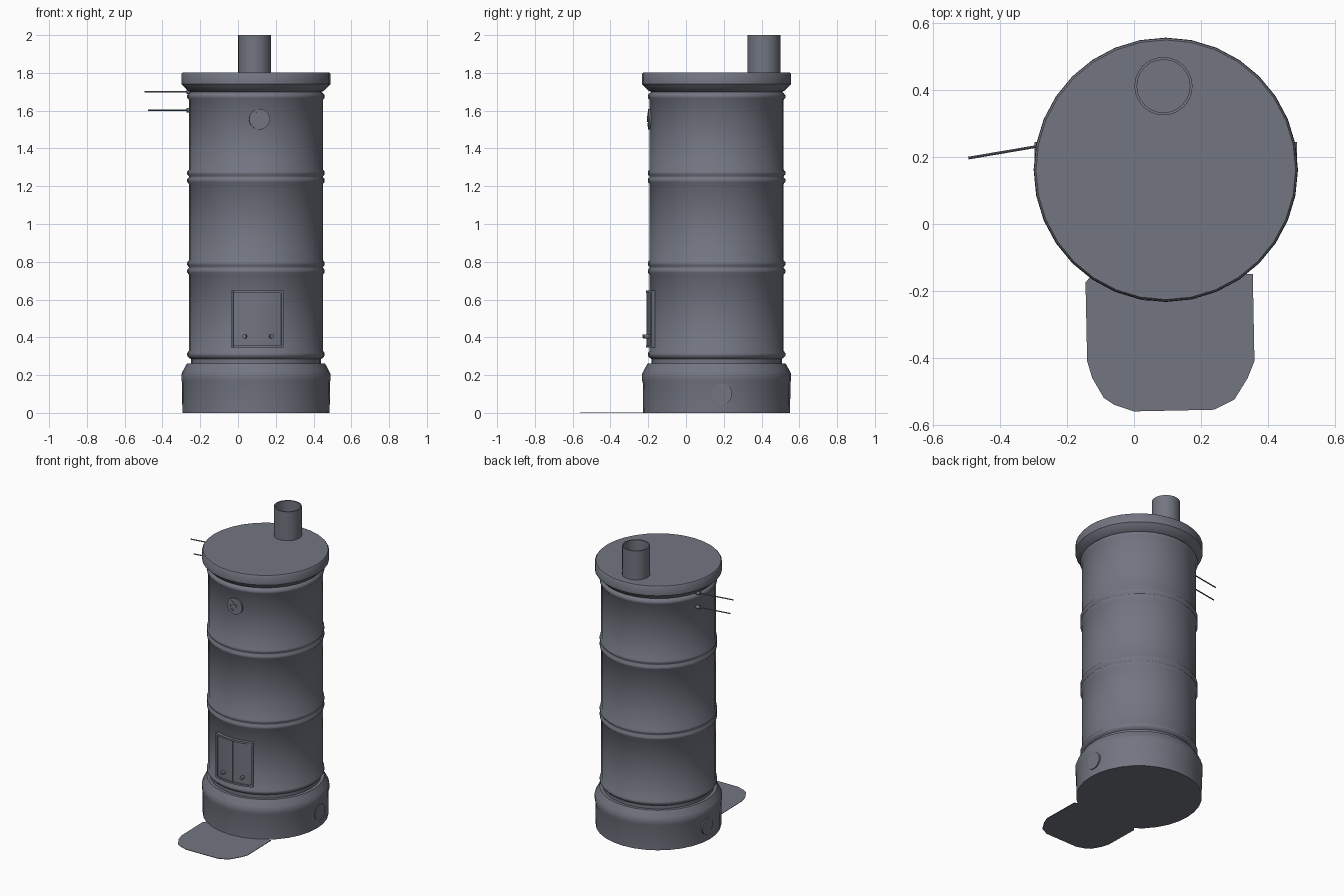
import bpy, bmesh
from math import sin, cos, pi, radians
from mathutils import Vector, Matrix

if "Cube" in bpy.data.objects:
    bpy.data.objects.remove(bpy.data.objects["Cube"])

CX, CY = 0.095, 0.162
SEGS = 32

steel = bpy.data.materials.new("Blue grey steel")
steel.use_nodes = True
COLOUR = (0.17, 0.18, 0.22, 1)
steel.diffuse_color = COLOUR
steel.node_tree.nodes["Principled BSDF"].inputs["Base Color"].default_value = COLOUR


def finish(name, bm, smooth=True):
    bmesh.ops.recalc_face_normals(bm, faces=bm.faces)
    mesh = bpy.data.meshes.new(name)
    bm.to_mesh(mesh)
    bm.free()
    mesh.materials.append(steel)
    ob = bpy.data.objects.new(name, mesh)
    bpy.context.collection.objects.link(ob)
    if smooth:
        bpy.ops.object.select_all(action='DESELECT')
        ob.select_set(True)
        bpy.context.view_layer.objects.active = ob
        bpy.ops.object.shade_smooth_by_angle(angle=radians(40))
    return ob


def lathe(name, profile, x=CX, y=CY, segs=SEGS):
    """Spin (radius, z) points about a vertical axis; radius 0 closes the end."""
    bm = bmesh.new()
    verts = [bm.verts.new((x + r, y, z)) for r, z in profile]
    edges = [bm.edges.new(pair) for pair in zip(verts, verts[1:])]
    bmesh.ops.spin(bm, geom=verts + edges, cent=(x, y, 0), axis=(0, 0, 1),
                   angle=2 * pi, steps=segs, use_merge=True)
    bmesh.ops.remove_doubles(bm, verts=bm.verts, dist=0.0001)
    return finish(name, bm)


def rod(name, start, end, radius, segs=16):
    """Closed cylinder between two points."""
    a, b = Vector(start), Vector(end)
    turn = (b - a).to_track_quat('Z', 'Y').to_matrix().to_4x4()
    bm = bmesh.new()
    bmesh.ops.create_cone(bm, cap_ends=True, segments=segs, radius1=radius,
                          radius2=radius, depth=(b - a).length,
                          matrix=Matrix.Translation((a + b) / 2) @ turn)
    return finish(name, bm)


def on_drum(angle, r, z):
    """Point on the drum; angle in degrees from the front towards +x."""
    t = radians(angle)
    return (CX + r * sin(t), CY - r * cos(t), z)


def curved_plate(name, a0, a1, z0, z1, r_in, r_out, steps=8):
    bm = bmesh.new()
    rings = []
    for i in range(steps + 1):
        a = a0 + (a1 - a0) * i / steps
        rings.append([bm.verts.new(on_drum(a, r, z)) for r, z in
                      ((r_in, z0), (r_out, z0), (r_out, z1), (r_in, z1))])
    for p, q in zip(rings, rings[1:]):
        for k in range(4):
            n = (k + 1) % 4
            bm.faces.new((p[k], p[n], q[n], q[k]))
    bm.faces.new(rings[0])
    bm.faces.new(rings[-1])
    return finish(name, bm)


# Drum body with rolled ribs
R = 0.355
profile = [(0.345, 0.24), (0.345, 0.285)]
for z in (0.31, 0.75, 0.79, 1.23, 1.27, 1.675):
    profile += [(R, z - 0.018), (R + 0.009, z - 0.007),
                (R + 0.009, z + 0.007), (R, z + 0.018)]
profile += [(0.345, 1.70), (0.345, 1.74)]
lathe("drum_body", profile)

# Base with a stepped shoulder
lathe("base", [(0, 0), (0.389, 0), (0.391, 0.16), (0.395, 0.175), (0.395, 0.205),
               (0.387, 0.222), (0.372, 0.25), (0.365, 0.262), (0.34, 0.262)])

# Lid with a rounded, tapering rim
lathe("lid", [(0.335, 1.695), (0.36, 1.705), (0.383, 1.728), (0.394, 1.74),
              (0.394, 1.795), (0.388, 1.803), (0, 1.803)])

# Open chimney pipe
lathe("chimney", [(0.087, 1.79), (0.087, 2.0), (0.079, 2.0), (0.079, 1.806),
                  (0, 1.806)], 0.088, 0.412, 24)

# Round vents on both sides of the base
for side, label in ((1, "left"), (-1, "right")):
    rod("vent_" + label, (CX + side * 0.36, 0.19, 0.1),
        (CX + side * 0.392, 0.19, 0.1), 0.055, 20)

# Door: panel, frame strips, middle seam, bolts
A0, A1, Z0, Z1 = -20.5, 23, 0.345, 0.648
curved_plate("door_panel", A0, A1, Z0, Z1, 0.345, 0.367)
for label, z in (("bottom", Z0), ("top", Z1 - 0.012)):
    curved_plate("door_frame_" + label, A0, A1, z, z + 0.012, 0.36, 0.375)
for label, a in (("right", A0), ("left", A1 - 1.8)):
    curved_plate("door_frame_" + label, a, a + 1.8, Z0, Z1, 0.36, 0.375, 1)
curved_plate("door_seam", 0.8, 1.4, Z0, Z1, 0.36, 0.37, 1)
for label, a in (("right", -9), ("left", 12.5)):
    rod("door_bolt_" + label, on_drum(a, 0.355, 0.405),
        on_drum(a, 0.395, 0.405), 0.011, 10)

# Round dial near the top of the drum
DA, DZ = 3, 1.555
rod("dial_disc", on_drum(DA, 0.34, DZ), on_drum(DA, 0.362, DZ), 0.055, 24)
rod("dial_hub", on_drum(DA, 0.35, DZ), on_drum(DA, 0.368, DZ), 0.016, 12)
for i in range(3):
    t = radians(130 + 55 * i)
    spot = (DA + 5.5 * cos(t), DZ + 0.034 * sin(t))
    rod("dial_stud_%d" % (i + 1), on_drum(spot[0], 0.35, spot[1]),
        on_drum(spot[0], 0.366, spot[1]), 0.01, 8)

# Two thin rods sticking out of the side, with small sockets
for label, z, tip in (("upper", 1.70, -0.495), ("lower", 1.603, -0.475)):
    slope = 0.17
    y_at = lambda x: 0.197 + slope * (x + 0.495)
    rod("side_rod_" + label, (-0.24, y_at(-0.24), z), (tip, y_at(tip), z), 0.004, 8)
    rod("rod_socket_" + label, (-0.24, y_at(-0.24), z),
        (-0.272, y_at(-0.272), z), 0.012, 10)

# Thin floor plate with a rounded front
outline = [(-0.145, -0.175), (-0.14, -0.41), (-0.125, -0.46), (-0.09, -0.52),
           (-0.06, -0.54), (0, -0.56), (0.24, -0.555), (0.30, -0.525),
           (0.34, -0.46), (0.36, -0.41), (0.355, -0.15), (0.34, -0.15),
           (0.30, -0.12), (-0.10, -0.12)]
bm = bmesh.new()
face = bm.faces.new([bm.verts.new((x, y, 0)) for x, y in outline])
top = bmesh.ops.extrude_face_region(bm, geom=[face])["geom"]
bmesh.ops.translate(bm, vec=(0, 0, 0.003),
                    verts=[g for g in top if isinstance(g, bmesh.types.BMVert)])
finish("floor_plate", bm, smooth=False)
